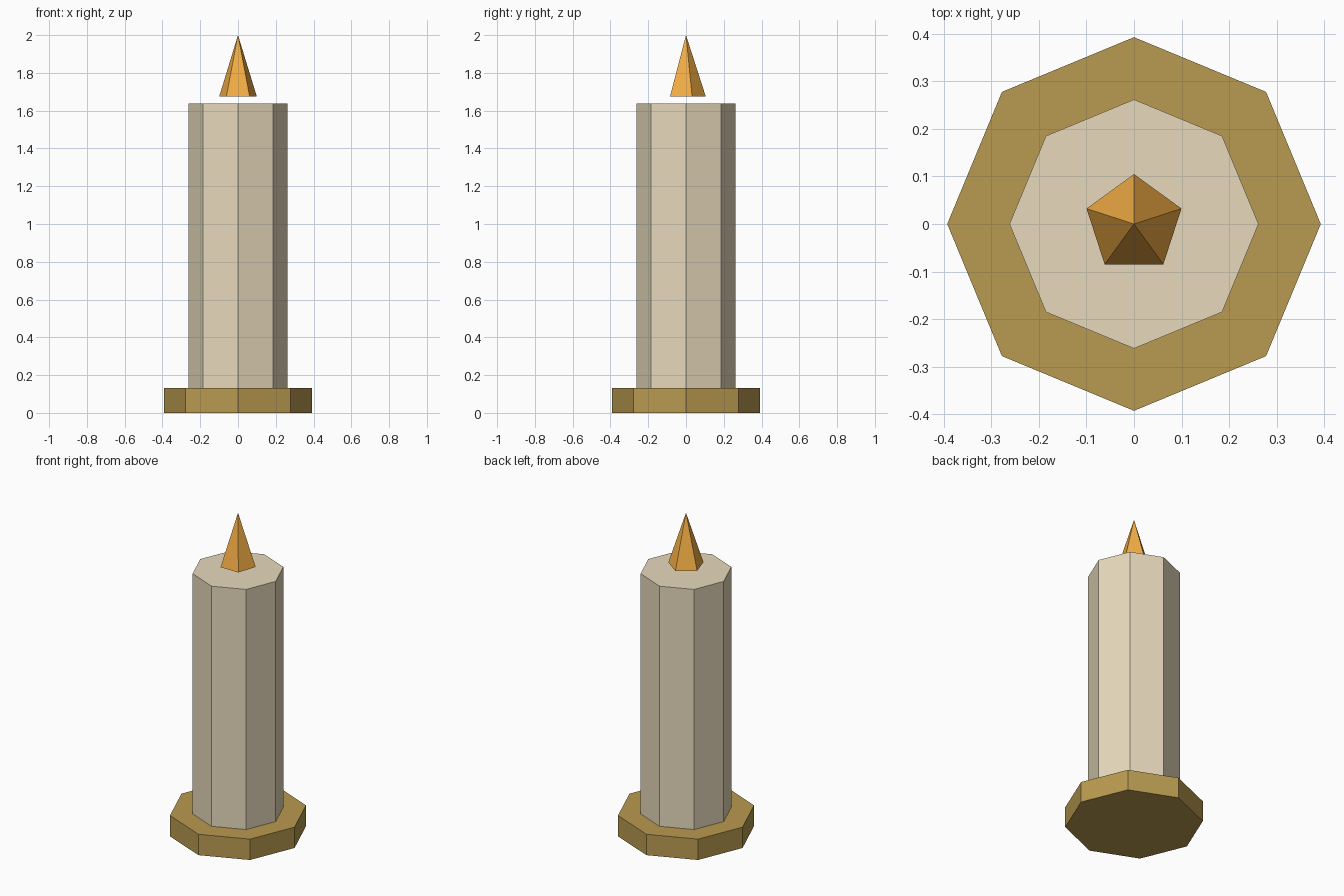
import bpy

if "Cube" in bpy.data.objects:
    bpy.data.objects.remove(bpy.data.objects["Cube"])


def prism(name, sides, r_bottom, r_top, z0, z1, color):
    """Upright flat-shaded cone or cylinder from z0 to z1."""
    bpy.ops.mesh.primitive_cone_add(vertices=sides, radius1=r_bottom, radius2=r_top,
                                    depth=z1 - z0, location=(0, 0, (z0 + z1) / 2))
    obj = bpy.context.object
    obj.name = name
    mat = bpy.data.materials.new(name + "_material")
    mat.diffuse_color = (*color, 1)
    mat.use_nodes = True
    mat.node_tree.nodes["Principled BSDF"].inputs["Base Color"].default_value = mat.diffuse_color
    obj.data.materials.append(mat)
    return obj


# Brass holder dish
prism("base", 8, 0.393, 0.393, 0.0, 0.131, (0.48, 0.32, 0.08))
# Wax column
prism("candle", 8, 0.262, 0.262, 0.131, 1.639, (0.80, 0.70, 0.50))
# Floating five-sided flame
prism("flame", 5, 0.105, 0.0, 1.674, 2.0, (0.90, 0.42, 0.06))
